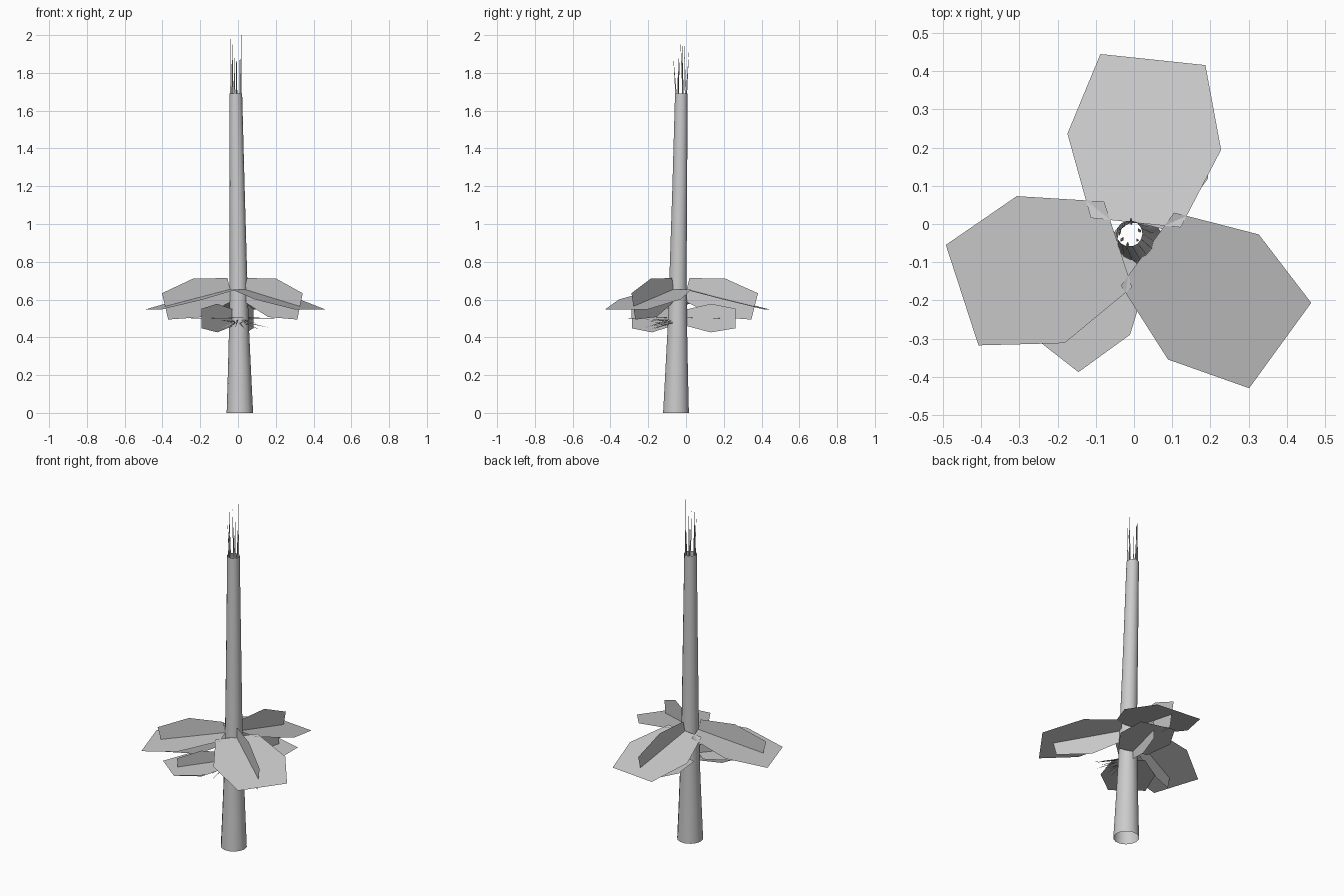
import bpy, bmesh, math, random
from mathutils import Vector, Matrix

random.seed(4)
cube = bpy.data.objects.get("Cube")
if cube:
    bpy.data.objects.remove(cube)

# one plain grey for everything
grey = bpy.data.materials.new("plain_grey")
grey.use_nodes = True
colour = (0.6, 0.6, 0.6, 1)
grey.diffuse_color = colour
grey.node_tree.nodes["Principled BSDF"].inputs["Base Color"].default_value = colour


def finish(name, bm, smooth=False):
    mesh = bpy.data.meshes.new(name)
    bm.to_mesh(mesh)
    bm.free()
    mesh.materials.append(grey)
    if smooth:
        mesh.polygons.foreach_set("use_smooth", [True] * len(mesh.polygons))
    obj = bpy.data.objects.new(name, mesh)
    bpy.context.collection.objects.link(obj)
    return obj


def spike(bm, start, end, radius):
    """Thin three-sided splinter from start to a point at end."""
    start, end = Vector(start), Vector(end)
    turn = (end - start).to_track_quat('Z', 'Y').to_matrix().to_4x4()
    place = Matrix.Translation((start + end) / 2) @ turn
    bmesh.ops.create_cone(bm, segments=3, radius1=radius, radius2=radius * 0.1,
                          depth=(end - start).length, matrix=place)


# hollow trunk, tapering and leaning a little
SIDES = 14
trunk_rings = [(0.01, -0.053, 0, 0.070), (0.008, -0.05, 0.2, 0.062),
               (0.005, -0.045, 0.5, 0.051), (0.002, -0.042, 0.75, 0.046),
               (-0.005, -0.033, 1.2, 0.040), (-0.012, -0.025, 1.69, 0.034)]
bm = bmesh.new()
rings = []
for x, y, z, r in trunk_rings:
    angles = [math.tau * i / SIDES for i in range(SIDES)]
    rings.append([bm.verts.new((x + r * math.cos(a), y + r * math.sin(a), z)) for a in angles])
for low, high in zip(rings, rings[1:]):
    for i in range(SIDES):
        j = (i + 1) % SIDES
        bm.faces.new((low[i], low[j], high[j], high[i]))
finish("trunk", bm, smooth=True)

# splinters on the broken top: foot angle, tip x, tip y, tip z
bm = bmesh.new()
for deg, x, y, z in [(160, -0.038, -0.03, 1.98), (20, 0.017, -0.022, 2.0),
                     (260, -0.02, -0.067, 1.88), (80, -0.008, 0.016, 1.92),
                     (320, 0.01, -0.04, 1.9), (120, -0.03, -0.01, 1.95),
                     (220, -0.028, -0.035, 1.86)]:
    a = math.radians(deg)
    spike(bm, (-0.012 + 0.027 * math.cos(a), -0.025 + 0.027 * math.sin(a), 1.66), (x, y, z), 0.005)
finish("top_splinters", bm)

# leaf outline: distance along the midrib, half width
HALF_LEAF = [(0.045, 0.118), (0.258, 0.202), (0.474, 0.138)]
CENTRE = Vector((0, -0.04, 0))


def leaf(name, azimuth, height, droop, size):
    """Flat blade crossed by a narrower upright blade along its midrib."""
    frame = (Matrix.Translation(CENTRE + Vector((0, 0, height)))
             @ Matrix.Rotation(math.radians(azimuth), 4, 'Z')
             @ Matrix.Rotation(math.radians(droop), 4, 'Y'))
    outline = HALF_LEAF + [(s, -t) for s, t in reversed(HALF_LEAF)]
    base = 0.045
    for part, upright in (("blade", False), ("midrib_blade", True)):
        bm = bmesh.new()
        verts = []
        for s, t in outline:
            if upright:
                p = (base + (s - base) * size * 0.87, 0, t * size * 0.52)
            else:
                p = (base + (s - base) * size * 1.03, t * size, 0)
            verts.append(bm.verts.new(frame @ Vector(p)))
        bm.faces.new(verts)
        finish(name + "_" + part, bm)


for i, azimuth in enumerate((84, 198, 324)):
    leaf("upper_leaf_%d" % (i + 1), azimuth, 0.665, 14, 1.0)
for i, azimuth in enumerate((75, 232)):
    leaf("lower_leaf_%d" % (i + 1), azimuth, 0.505, 1, 0.72)

# fan of bare twigs on the front of the trunk
bm = bmesh.new()
for i in range(14):
    a = math.radians(235 + 7 * i + random.uniform(-4, 4))
    out = Vector((math.cos(a), math.sin(a), 0))
    start = CENTRE + out * 0.04 + Vector((0, 0, random.uniform(0.47, 0.5)))
    end = CENTRE + out * random.uniform(0.11, 0.19) + Vector((0, 0, random.uniform(0.44, 0.505)))
    spike(bm, start, end, 0.004)
finish("bare_twigs", bm)
